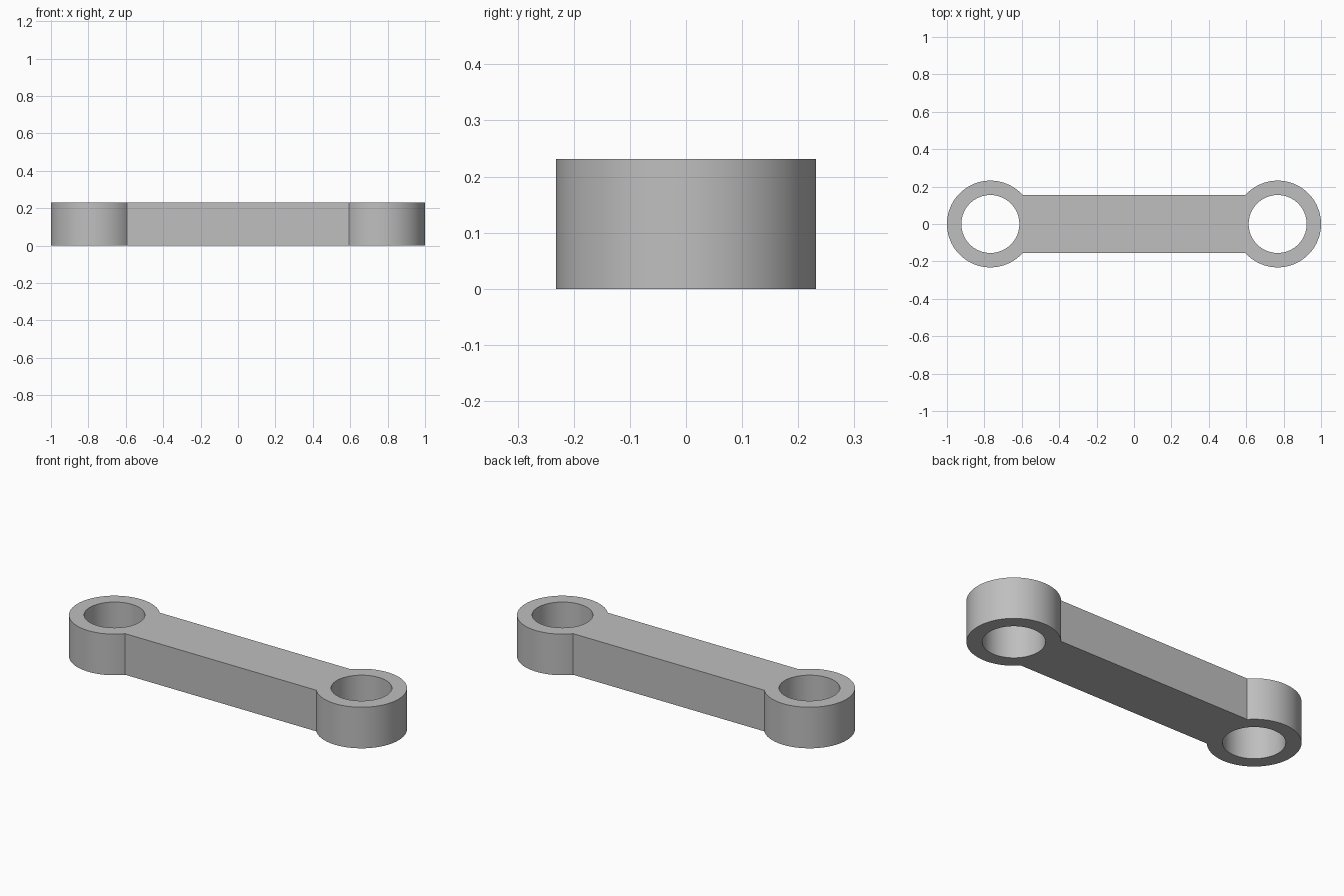
import bpy, bmesh, math

END_X, OUTER_R, HOLE_R = 0.768, 0.232, 0.155
BAR_HALF, HEIGHT = 0.154, 0.231
SEGMENTS = 72

cube = bpy.data.objects.get("Cube")
if cube:
    bpy.data.objects.remove(cube, do_unlink=True)


def arc(cx, radius, start, end, count):
    """Evenly spaced points on an arc, both ends included."""
    step = (end - start) / count
    return [(cx + radius * math.cos(start + i * step),
             radius * math.sin(start + i * step)) for i in range(count + 1)]


def add_loop(curve, points):
    spline = curve.splines.new("POLY")
    spline.points.add(len(points) - 1)
    for target, (x, y) in zip(spline.points, points):
        target.co = (x, y, 0, 1)
    spline.use_cyclic_u = True


# Outline: two round eyes joined by a straight bar
join = math.asin(BAR_HALF / OUTER_R)
right_eye = arc(END_X, OUTER_R, join - math.pi, math.pi - join, SEGMENTS)
left_eye = [(-x, -y) for x, y in right_eye]

curve = bpy.data.curves.new("link_profile", "CURVE")
curve.dimensions = "2D"
curve.fill_mode = "BOTH"
curve.extrude = HEIGHT / 2
add_loop(curve, right_eye + left_eye)

# Through holes
for side in (-1, 1):
    add_loop(curve, arc(side * END_X, HOLE_R, 0, math.tau, SEGMENTS)[:-1])

# Turn the extruded profile into one welded solid standing on the ground
profile = bpy.data.objects.new("link_profile", curve)
bpy.context.collection.objects.link(profile)
mesh = bpy.data.meshes.new_from_object(
    profile.evaluated_get(bpy.context.evaluated_depsgraph_get()))
bpy.data.objects.remove(profile, do_unlink=True)

bm = bmesh.new()
bm.from_mesh(mesh)
bmesh.ops.remove_doubles(bm, verts=bm.verts, dist=0.0005)
bmesh.ops.translate(bm, verts=bm.verts, vec=(0, 0, HEIGHT / 2))
bmesh.ops.recalc_face_normals(bm, faces=bm.faces)
bm.to_mesh(mesh)
bm.free()

link = bpy.data.objects.new("connecting_link", mesh)
bpy.context.collection.objects.link(link)

# Plain grey material
grey = bpy.data.materials.new("grey_metal")
color = (0.52, 0.52, 0.52, 1)
grey.use_nodes = True
grey.diffuse_color = color
grey.node_tree.nodes["Principled BSDF"].inputs["Base Color"].default_value = color
mesh.materials.clear()
mesh.materials.append(grey)

# Smooth round walls, crisp edges
bpy.ops.object.select_all(action="DESELECT")
link.select_set(True)
bpy.context.view_layer.objects.active = link
bpy.ops.object.shade_smooth_by_angle(angle=math.radians(30))
